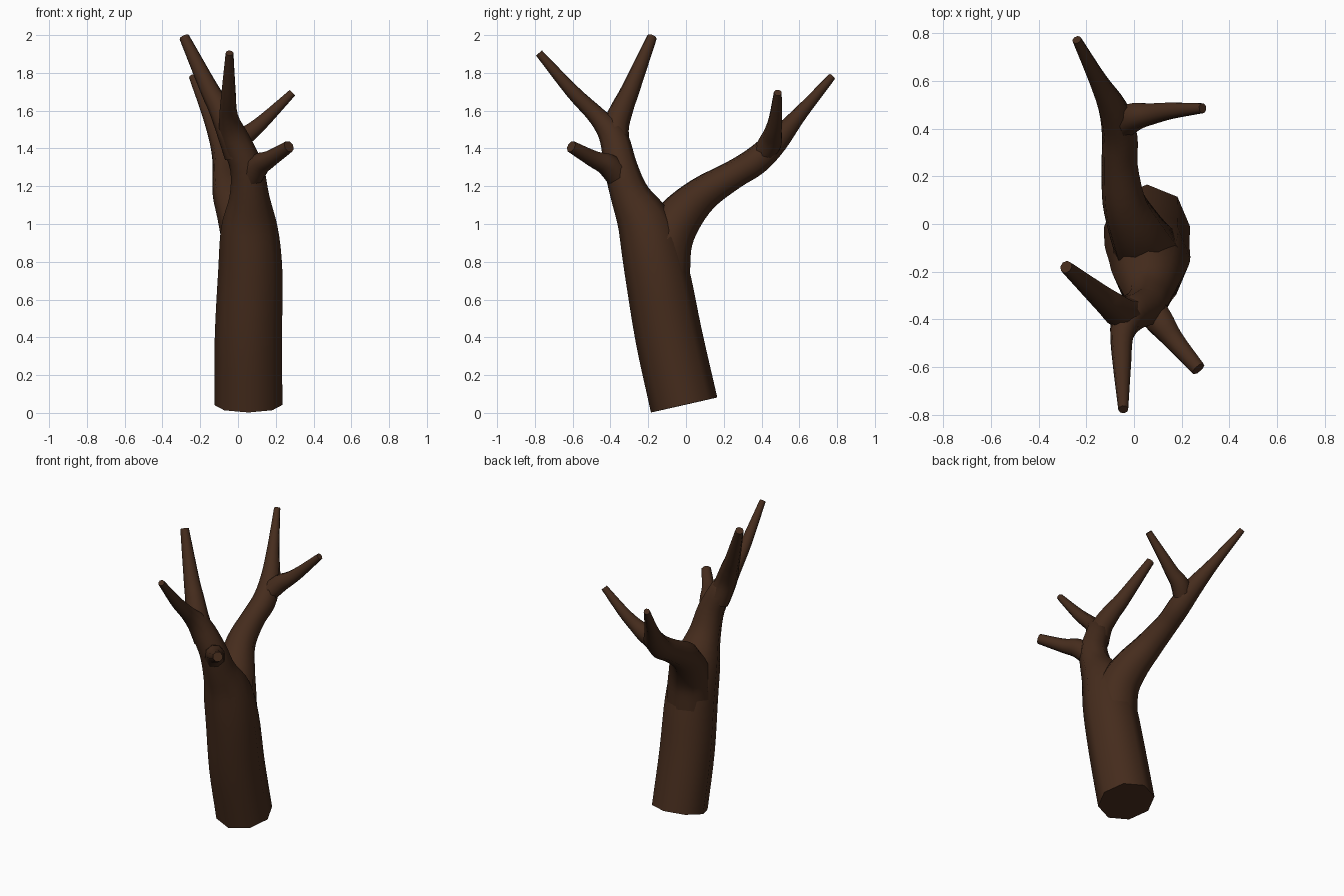
import bpy, bmesh, math
from mathutils import Vector

if "Cube" in bpy.data.objects:
    bpy.data.objects.remove(bpy.data.objects["Cube"])

SIDES = 8
STEPS = 4

bark = bpy.data.materials.new("bark")
bark.diffuse_color = (0.06, 0.025, 0.012, 1)
bark.use_nodes = True
bark.node_tree.nodes["Principled BSDF"].inputs["Base Color"].default_value = bark.diffuse_color


def smooth_path(pts):
    """Catmull-Rom samples of (x, y, z, radius) points."""
    p = [Vector(q) for q in pts]
    p = [2 * p[0] - p[1]] + p + [2 * p[-1] - p[-2]]
    out = []
    for i in range(1, len(p) - 2):
        a, b, c, d = p[i - 1:i + 3]
        for s in range(STEPS):
            t = s / STEPS
            out.append(0.5 * (2 * b + (c - a) * t + (2 * a - 5 * b + 4 * c - d) * t ** 2
                              + (3 * b - a - 3 * c + d) * t ** 3))
    return out + [p[-2]]


def limb(name, pts):
    """Tapered eight-sided tube along a smooth path, capped at both ends."""
    path = smooth_path(pts)
    bm = bmesh.new()
    rings = []
    u = Vector((1, 0, 0))
    for i, q in enumerate(path):
        t = (path[min(i + 1, len(path) - 1)] - path[max(i - 1, 0)]).to_3d().normalized()
        u = (u - t * u.dot(t)).normalized()
        v = t.cross(u)
        ring = []
        for k in range(SIDES):
            a = 2 * math.pi * k / SIDES
            ring.append(bm.verts.new(q.to_3d() + (u * math.cos(a) + v * math.sin(a)) * q.w))
        rings.append(ring)
    for r0, r1 in zip(rings, rings[1:]):
        for k in range(SIDES):
            j = (k + 1) % SIDES
            bm.faces.new((r0[k], r0[j], r1[j], r1[k]))
    bm.faces.new(rings[0][::-1])
    bm.faces.new(rings[-1])
    me = bpy.data.meshes.new(name)
    bm.to_mesh(me)
    bm.free()
    me.materials.append(bark)
    ob = bpy.data.objects.new(name, me)
    bpy.context.collection.objects.link(ob)
    bpy.ops.object.select_all(action='DESELECT')
    ob.select_set(True)
    bpy.context.view_layer.objects.active = ob
    bpy.ops.object.shade_smooth_by_angle(angle=math.radians(60))


# Trunk flowing into the front limb and its forward tip
limb("trunk", [
    (0.055, -0.01, 0.042, 0.18), (0.055, -0.09, 0.40, 0.178), (0.065, -0.155, 0.75, 0.17),
    (0.06, -0.21, 0.98, 0.15), (0.06, -0.295, 1.15, 0.105), (0.045, -0.345, 1.30, 0.088),
    (-0.02, -0.385, 1.46, 0.075), (-0.05, -0.47, 1.57, 0.05), (-0.05, -0.60, 1.70, 0.038),
    (-0.045, -0.778, 1.905, 0.021)])

# Back limb, starting inside the trunk
limb("back_limb", [
    (0.06, -0.13, 0.70, 0.15), (0.05, -0.105, 0.90, 0.138), (0.01, -0.03, 1.04, 0.12),
    (-0.04, 0.09, 1.16, 0.095), (-0.06, 0.25, 1.26, 0.077), (-0.06, 0.37, 1.335, 0.076),
    (-0.085, 0.475, 1.435, 0.065), (-0.15, 0.60, 1.58, 0.04), (-0.24, 0.773, 1.78, 0.02)])

# Tall branch off the front limb
limb("tall_branch", [
    (0.0, -0.36, 1.36, 0.072), (-0.045, -0.375, 1.50, 0.072), (-0.10, -0.335, 1.62, 0.06),
    (-0.15, -0.295, 1.71, 0.05), (-0.285, -0.18, 1.99, 0.027)])

# Short stub on the front limb
limb("front_stub", [
    (0.05, -0.33, 1.22, 0.07), (0.11, -0.41, 1.31, 0.062),
    (0.17, -0.49, 1.345, 0.045), (0.27, -0.608, 1.41, 0.032)])

# Side branch off the back limb
limb("back_side_branch", [
    (-0.06, 0.41, 1.37, 0.06), (0.0, 0.45, 1.44, 0.06), (0.07, 0.462, 1.49, 0.047),
    (0.15, 0.475, 1.56, 0.037), (0.288, 0.486, 1.695, 0.022)])
